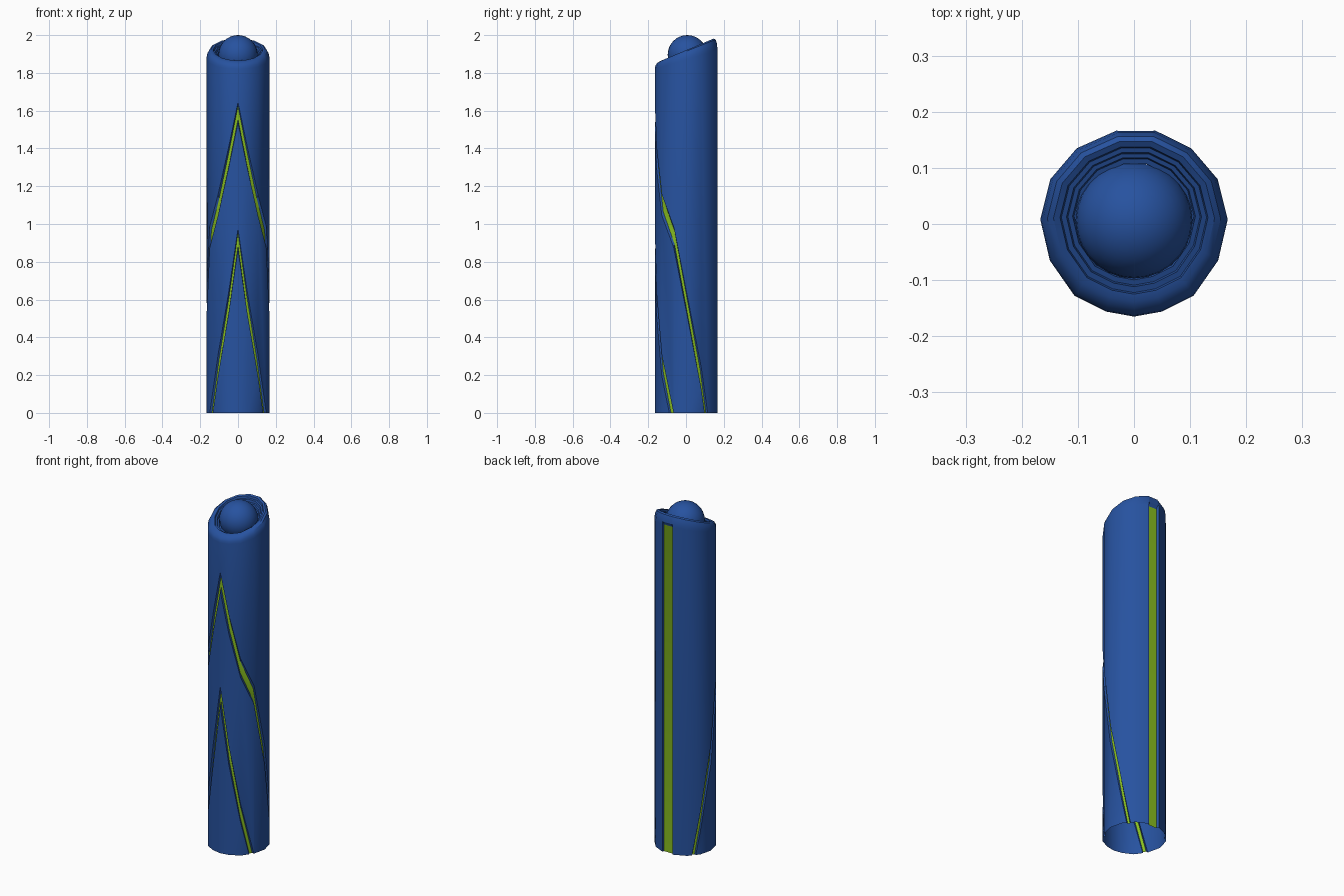
import bpy, bmesh, math
from mathutils import Vector

if "Cube" in bpy.data.objects:
    bpy.data.objects.remove(bpy.data.objects["Cube"])


def material(name, rgb):
    m = bpy.data.materials.new(name)
    m.diffuse_color = (*rgb, 1)
    m.use_nodes = True
    m.node_tree.nodes["Principled BSDF"].inputs["Base Color"].default_value = m.diffuse_color
    return m


blue = material("blue", (0.02, 0.085, 0.35))
green = material("green", (0.25, 0.52, 0.015))


def finish(name, bm, mats, angle):
    bmesh.ops.recalc_face_normals(bm, faces=bm.faces)
    me = bpy.data.meshes.new(name)
    bm.to_mesh(me)
    bm.free()
    ob = bpy.data.objects.new(name, me)
    bpy.context.collection.objects.link(ob)
    for m in mats:
        me.materials.append(m)
    bpy.ops.object.select_all(action='DESELECT')
    ob.select_set(True)
    bpy.context.view_layer.objects.active = ob
    bpy.ops.object.shade_smooth_by_angle(angle=math.radians(angle))
    return ob


# Right half of the cross-section, front to back:
# x, y, centre height of lower chevron, centre height of upper chevron
HALF = [(0, -.165, .92, 1.59), (.05, -.156, .58, 1.35), (.106, -.128, .25, 1.10),
        (.15, -.065, -.06, .93), (.167, .008, -.6, .56), (.149, .08, -1, .19),
        (.102, .135, -1.4, -.2), (.037, .167, -1.8, -.55), (.033, .156, -1.8, -.55)]
left = [(-x, y, a, b) for x, y, a, b in HALF[1:7]]
left += [(-.030, .167, -1.8, -.55), (-.022, .156, -1.8, -.55)]
COLS = HALF + left[::-1]
SLOT = (8, 9)                      # the two floor columns of the back stripe

# Stripe cross-section: height offset, inward scale
GROOVE = [(-.055, 1), (-.035, .94), (.035, .94), (.055, 1)]
# Slanted, stepped rim: scale, height at centre, slope
RIM = [(.99, 1.885, .31), (.97, 1.90, .36), (.925, 1.914, .40), (.86, 1.920, .42),
       (.79, 1.918, .42), (.775, 1.906, .42), (.72, 1.906, .42),
       (.705, 1.893, .42), (.655, 1.893, .42), (.64, 1.88, .42), (.58, 1.88, .42)]

# Tube body with recessed chevrons and back stripe
bm = bmesh.new()
grid = []
for i, (x, y, low, high) in enumerate(COLS):
    col = [(x, y, -4)]
    for mid in (low, high):
        col += [(x * s, y * s, mid + dz) for dz, s in GROOVE]
    col.append((x, y, 1.87 + .3 * y))
    yo = .167 if i in SLOT else y
    for s, z, k in RIM:
        yy = yo * s + .025 * (1 - s)
        col.append((x * s, yy, z + k * yy))
    grid.append([bm.verts.new(p) for p in col])
for i in range(len(grid)):
    c, d = grid[i], grid[(i + 1) % len(grid)]
    for r in range(len(c) - 1):
        f = bm.faces.new((c[r], d[r], d[r + 1], c[r + 1]))
        f.material_index = int(r in (2, 6) or (i == SLOT[0] and r < 9))
# Cut the open bottom level with the ground
bmesh.ops.bisect_plane(bm, geom=bm.verts[:] + bm.edges[:] + bm.faces[:],
                       plane_co=(0, 0, 0), plane_no=(0, 0, 1), clear_inner=True)
finish("tube_body", bm, [blue, green], 30)

# Dome seated in the slanted rim
bm = bmesh.new()
bmesh.ops.create_uvsphere(bm, u_segments=28, v_segments=16, radius=.104)
bmesh.ops.translate(bm, verts=bm.verts, vec=(0, .007, 1.896))
bmesh.ops.bisect_plane(bm, geom=bm.verts[:] + bm.edges[:] + bm.faces[:],
                       plane_co=(0, 0, 1.872), plane_no=Vector((0, -.42, 1)).normalized(),
                       clear_inner=True)
finish("top_dome", bm, [blue], 40)
